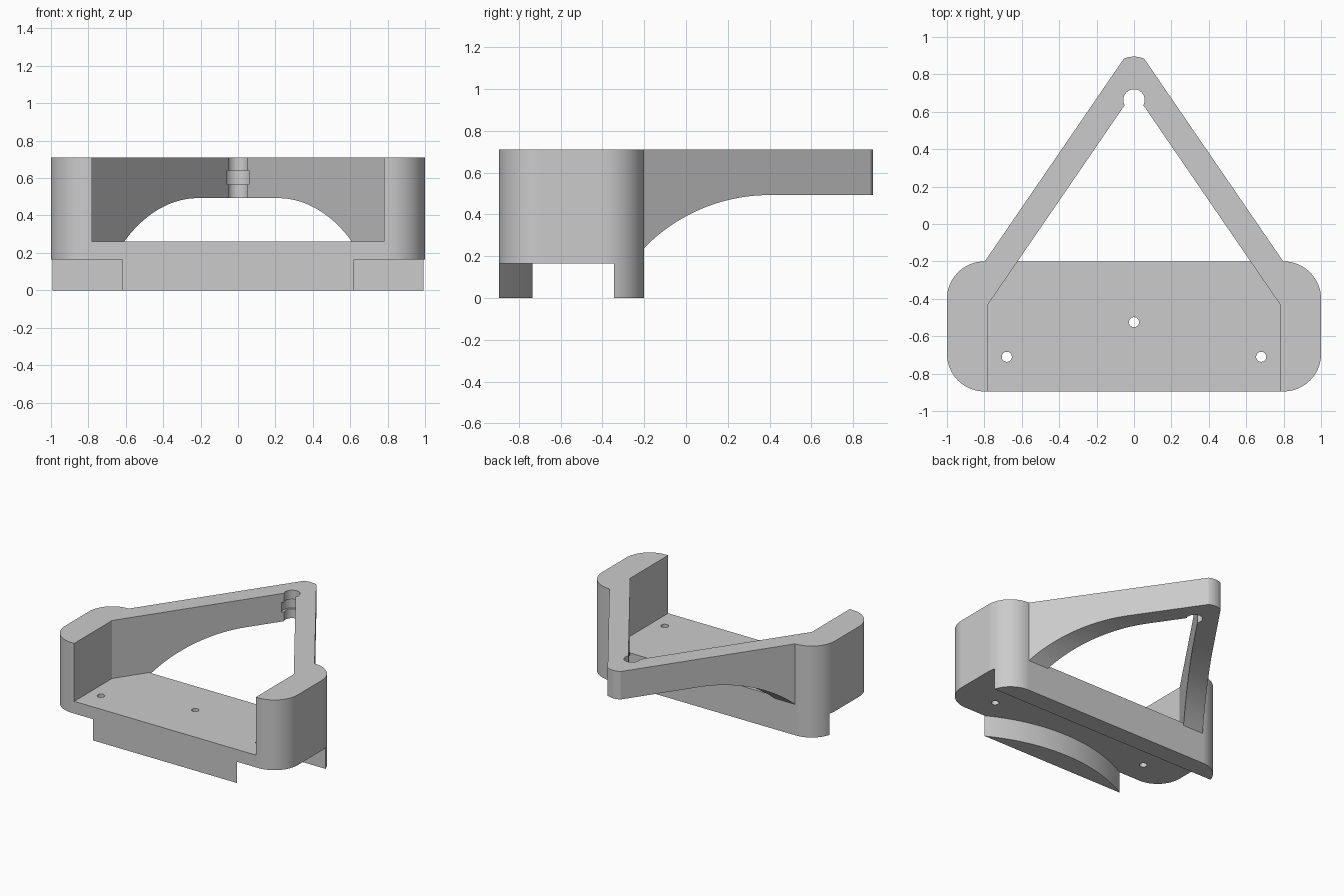
import bpy
import bmesh
from math import sin, cos, pi, sqrt, asin, radians

cube = bpy.data.objects.get("Cube")
if cube:
    bpy.data.objects.remove(cube, do_unlink=True)

grey = bpy.data.materials.new("light_grey")
grey.use_nodes = True
grey.diffuse_color = (0.6, 0.6, 0.6, 1)
grey.node_tree.nodes["Principled BSDF"].inputs["Base Color"].default_value = (0.6, 0.6, 0.6, 1)

FRONT, BACK, TOP, FLOOR, UNDER = -0.895, -0.2, 0.71, 0.26, 0.165


def arc(cx, cy, r, start, end, steps=24):
    return [(cx + r * cos(start + (end - start) * i / steps),
             cy + r * sin(start + (end - start) * i / steps)) for i in range(steps + 1)]


def prism(name, outline, low, high, axis="z"):
    """Extrude a flat outline along z, or a (y, z) outline along x."""
    bm = bmesh.new()
    place = (lambda a, b: (a, b, low)) if axis == "z" else (lambda a, b: (low, a, b))
    face = bm.faces.new([bm.verts.new(place(a, b)) for a, b in outline])
    new = bmesh.ops.extrude_face_region(bm, geom=[face])["geom"]
    shift = (0, 0, high - low) if axis == "z" else (high - low, 0, 0)
    bmesh.ops.translate(bm, vec=shift, verts=[v for v in new if isinstance(v, bmesh.types.BMVert)])
    bmesh.ops.recalc_face_normals(bm, faces=bm.faces)
    mesh = bpy.data.meshes.new(name)
    bm.to_mesh(mesh)
    bm.free()
    mesh.materials.append(grey)
    ob = bpy.data.objects.new(name, mesh)
    bpy.context.collection.objects.link(ob)
    return ob


def cylinder(name, x, y, r, low, high):
    return prism(name, arc(x, y, r, 0, 2 * pi, 48)[:-1], low, high)


def combine(target, tool, operation="DIFFERENCE"):
    tool.hide_render = True
    mod = target.modifiers.new(operation.title(), "BOOLEAN")
    mod.operation, mod.solver, mod.object = operation, "EXACT", tool
    bpy.context.view_layer.objects.active = target
    bpy.ops.object.modifier_apply(modifier=mod.name)
    bpy.data.objects.remove(tool, do_unlink=True)


# Base block with rounded corners
R = 0.2
outline = (arc(1 - R, BACK - R, R, 0, pi / 2) + arc(R - 1, BACK - R, R, pi / 2, pi)
           + arc(R - 1, FRONT + R, R, pi, 1.5 * pi) + arc(1 - R, FRONT + R, R, 1.5 * pi, 2 * pi))
bracket = prism("bracket", outline, 0, TOP)

# Open tray between the two side cheeks
SLOPE = 1.458
inner_tip = 0.708
cheek = 0.78
cheek_y = inner_tip - cheek * SLOPE
tray = [(-cheek, -1.2), (cheek, -1.2), (cheek, cheek_y), (0, inner_tip), (-cheek, cheek_y)]
combine(bracket, prism("tray_cutter", tray, FLOOR, 1))

# Underside recess, leaving the back rail and a curved front lip
half, depth = 0.62, 0.16
lip_r = (half ** 2 + depth ** 2) / (2 * depth)
spread = asin(half / lip_r)
lip = arc(0, FRONT + depth - lip_r, lip_r, pi / 2 + spread, pi / 2 - spread, 40)
recess = ([(-1.2, -0.345), (-1.2, -1.2), (-half, -1.2)] + lip
          + [(half, -1.2), (1.2, -1.2), (1.2, -0.345)])
combine(bracket, prism("recess_cutter", recess, -0.1, UNDER))

# Screw holes through the floor
for x, y in [(-0.68, -0.71), (0.68, -0.71), (0, -0.525)]:
    combine(bracket, cylinder("screw_cutter", x, y, 0.027, 0.1, 0.4))

# Triangular frame with a blunt rounded tip
tip_x, tip_y, tip_r = 0.055, 0.883, 0.132
tip_c = tip_y - sqrt(tip_r ** 2 - tip_x ** 2)
tip_a = asin(tip_x / tip_r)
root_y = -0.3
root_x = tip_x + (tip_y - root_y) / SLOPE
frame = prism("triangle_frame", [(-root_x, root_y), (root_x, root_y)]
              + arc(0, tip_c, tip_r, pi / 2 - tip_a, pi / 2 + tip_a, 12), 0.18, TOP)
wide_y = inner_tip - 1.2 * SLOPE
combine(frame, prism("inside_cutter", [(-1.2, wide_y), (1.2, wide_y), (0, inner_tip)], -1, 1))

# Arched underside of both arms
arch_r, arch_y, arch_z = 0.838, 0.4, 0.493
curve = arc(arch_y, arch_z - arch_r, arch_r, pi / 2 + asin(0.62 / arch_r), pi / 2, 40)
arch = [(curve[0][0], -0.1)] + curve + [(1.2, arch_z), (1.2, -0.1)]
combine(frame, prism("arch_cutter", arch, -1.5, 1.5, "x"))

# Round seat at the tip with a wider groove
combine(frame, cylinder("seat_cutter", 0, 0.663, 0.057, 0, 1))
combine(frame, cylinder("groove_cutter", 0, 0.663, 0.073, 0.565, 0.64))

combine(bracket, frame, "UNION")

# Smooth the curves, keep the edges crisp
bpy.ops.object.select_all(action="DESELECT")
bracket.select_set(True)
bpy.context.view_layer.objects.active = bracket
bpy.ops.object.shade_smooth_by_angle(angle=radians(20))
weighted = bracket.modifiers.new("Weighted normals", "WEIGHTED_NORMAL")
weighted.keep_sharp = True
